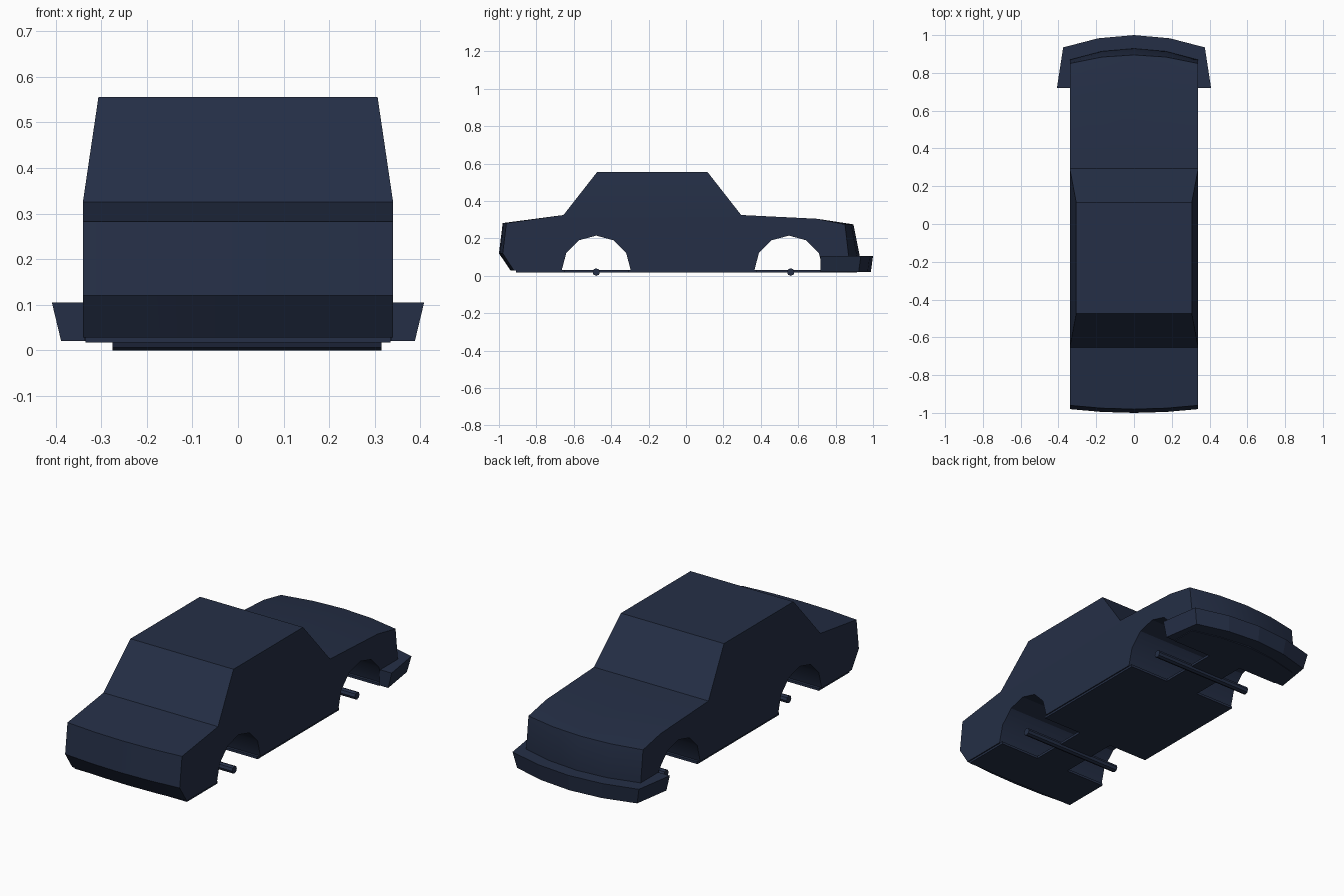
import bpy, bmesh, math

if "Cube" in bpy.data.objects:
    bpy.data.objects.remove(bpy.data.objects["Cube"], do_unlink=True)

NAVY = (0.018, 0.028, 0.061, 1)
navy = bpy.data.materials.new("dark navy")
navy.use_nodes = True
navy.diffuse_color = NAVY
navy.node_tree.nodes["Principled BSDF"].inputs["Base Color"].default_value = NAVY

HALF = 0.34                      # half width of the body
REAR_AXLE, FRONT_AXLE = -0.48, 0.55


def finish(name, bm, angle=None):
    bmesh.ops.recalc_face_normals(bm, faces=bm.faces)
    mesh = bpy.data.meshes.new(name)
    bm.to_mesh(mesh)
    bm.free()
    mesh.materials.append(navy)
    obj = bpy.data.objects.new(name, mesh)
    bpy.context.collection.objects.link(obj)
    if angle:
        bpy.ops.object.select_all(action="DESELECT")
        obj.select_set(True)
        bpy.context.view_layer.objects.active = obj
        bpy.ops.object.shade_smooth_by_angle(angle=math.radians(angle))
    return obj


def bridge(bm, a, b, closed=True):
    n = len(a)
    for i in range(n if closed else n - 1):
        j = (i + 1) % n
        bm.faces.new((a[i], a[j], b[j], b[i]))


def arch(centre):
    """Wheel arch outline from front to back, without bow or taper."""
    steps = [math.radians(30 * k) for k in range(7)]
    return [(centre + 0.185 * math.cos(t), 0.028 + 0.187 * math.sin(t), 0) for t in steps]


# Body: side profile of (y, z, bow towards the centre line), swept across the width
upper = [(-0.655, 0.325, 0), (-0.475, 0.555, 0), (0.115, 0.555, 0), (0.295, 0.325, 0)]
nose = [(0.70, 0.305, 0), (0.85, 0.275, 0.045), (0.87, 0.10, 0.06), (0.855, 0.028, 0.06)]
tail = [(-0.92, 0.028, -0.018), (-0.98, 0.12, -0.02), (-0.96, 0.282, -0.02)]
profile = upper + nose + arch(FRONT_AXLE) + arch(REAR_AXLE) + tail

bm = bmesh.new()
rings = []
for s in (-1, -0.5, 0, 0.5, 1):
    rings.append([bm.verts.new((s * (0.306 if z > 0.5 else HALF), y + bow * (1 - s * s), z))
                  for y, z, bow in profile])
for a, b in zip(rings, rings[1:]):
    bridge(bm, a, b)
for ring in (rings[0], rings[-1]):
    bm.faces.new(ring[:4])               # cabin side
    bm.faces.new([ring[0]] + ring[3:])   # lower side with arches
finish("car_body", bm, 30)

# Floor plate with cut-outs for the wheels
side = [(HALF - 0.006, -0.91)]
for axle, depth in ((REAR_AXLE, 0.1), (FRONT_AXLE, 0.1)):
    side += [(HALF - 0.006, axle - 0.17), (depth, axle - 0.17),
             (depth, axle + 0.17), (HALF - 0.006, axle + 0.17)]
side += [(HALF - 0.006, 0.86), (0.17, 0.9)]
outline = side + [(0, 0.915)] + [(-x, y) for x, y in reversed(side)]
bm = bmesh.new()
low, high = [[bm.verts.new((x, y, z)) for x, y in outline] for z in (0.017, 0.03)]
bridge(bm, low, high)
bm.faces.new(low)
bm.faces.new(high)
finish("floor_plate", bm)

# Bumper: wraparound strip, narrower at the bottom
outer = [(0.408, 0.72), (0.375, 0.935), (0.19, 0.983), (0, 1.0)]
inner = [(0.335, 0.72), (0.335, 0.86), (0.17, 0.90), (0, 0.92)]


def full(points):
    return points + [(-x, y) for x, y in reversed(points[:-1])]


bm = bmesh.new()
loops = []
for pts, z, k in ((outer, 0.105, 1), (outer, 0.02, 0.95), (inner, 0.02, 1), (inner, 0.105, 1)):
    drop = 0.012 if k < 1 else 0
    loops.append([bm.verts.new((x * k, y - (drop if y > 0.8 else 0), z)) for x, y in full(pts)])
for a, b in zip(loops, loops[1:] + loops[:1]):
    bridge(bm, a, b, closed=False)
for end in (0, -1):
    bm.faces.new([loop[end] for loop in loops])
finish("bumper", bm)

# Axles
for name, y in (("rear_axle", REAR_AXLE), ("front_axle", 0.56)):
    bpy.ops.mesh.primitive_cylinder_add(vertices=8, radius=0.02, depth=0.59,
                                        location=(0.02, y, 0.02), rotation=(0, math.pi / 2, 0))
    axle = bpy.context.object
    axle.name = name
    axle.data.materials.append(navy)
